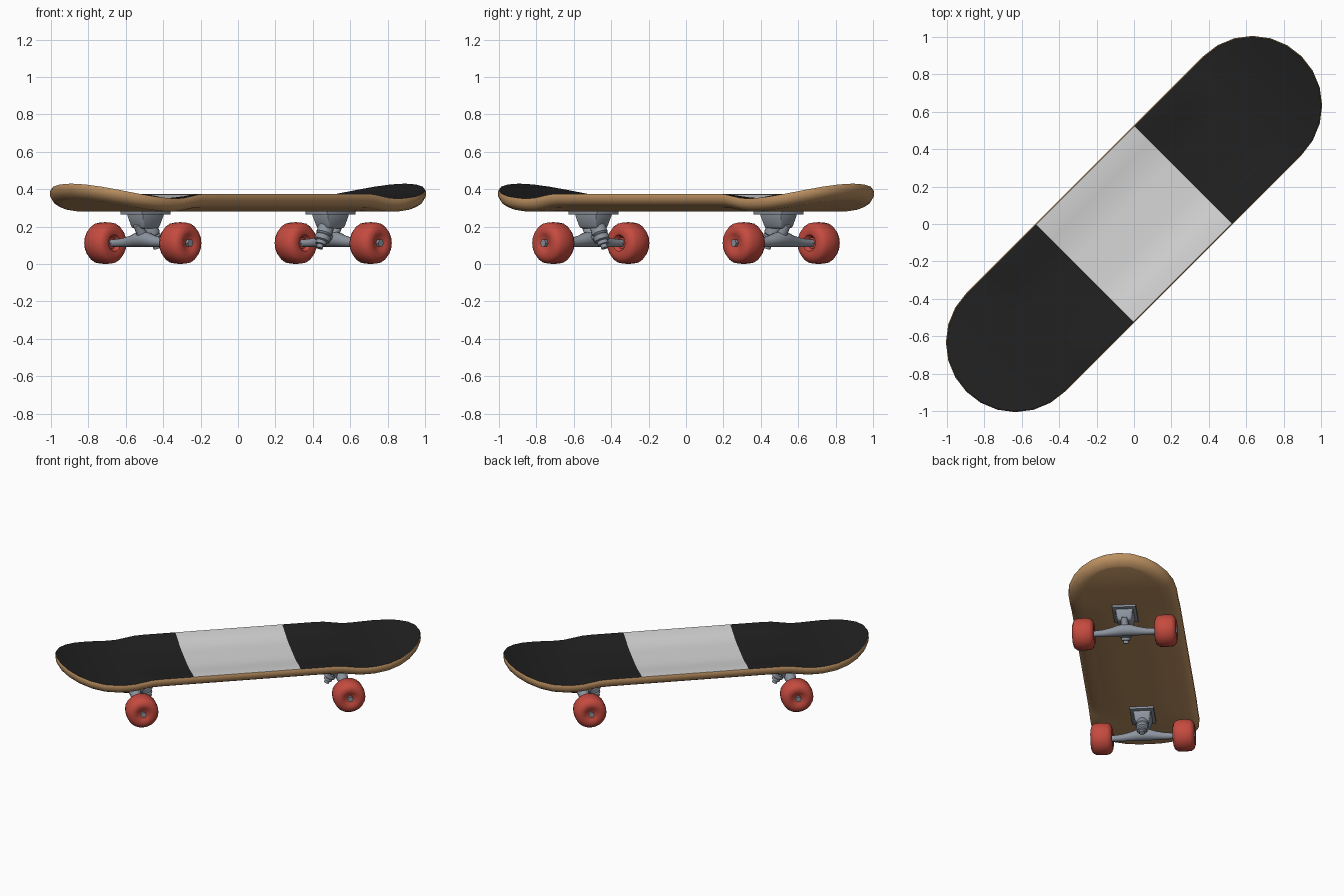
import bpy, bmesh, math
from mathutils import Vector, Matrix

if "Cube" in bpy.data.objects:
    bpy.data.objects.remove(bpy.data.objects["Cube"])


def material(name, rgb):
    m = bpy.data.materials.new(name)
    m.use_nodes = True
    m.diffuse_color = (*rgb, 1)
    bsdf = next(n for n in m.node_tree.nodes if n.type == 'BSDF_PRINCIPLED')
    bsdf.inputs["Base Color"].default_value = (*rgb, 1)
    bsdf.inputs["Roughness"].default_value = 0.6
    return m


BLACK = material("grip_black", (0.015, 0.015, 0.015))
WHITE = material("band_white", (0.68, 0.68, 0.68))
WOOD = material("maple_wood", (0.50, 0.28, 0.12))
RED = material("wheel_red", (0.56, 0.07, 0.05))
METAL = material("truck_grey", (0.27, 0.30, 0.35))


def finish(bm, name, mats, turn, angle=40):
    """Turn a mesh built along x onto the diagonal and make it an object."""
    bmesh.ops.recalc_face_normals(bm, faces=bm.faces)
    bm.transform(Matrix.Rotation(math.radians(turn), 4, 'Z'))
    me = bpy.data.meshes.new(name)
    bm.to_mesh(me)
    bm.free()
    for m in mats:
        me.materials.append(m)
    ob = bpy.data.objects.new(name, me)
    bpy.context.collection.objects.link(ob)
    bpy.ops.object.select_all(action='DESELECT')
    ob.select_set(True)
    bpy.context.view_layer.objects.active = ob
    bpy.ops.object.shade_smooth_by_angle(angle=math.radians(angle))
    return ob


def loft(name, rings, axis, mat, turn, sides=20):
    """Skin circles given as (centre, radius), all square to the axis."""
    bm = bmesh.new()
    q = Vector(axis).to_track_quat('Z', 'Y')
    loops = []
    for centre, r in rings:
        loops.append([bm.verts.new(Vector(centre) + q @ Vector(
            (r * math.cos(math.tau * k / sides), r * math.sin(math.tau * k / sides), 0)))
            for k in range(sides)])
    for a, b in zip(loops, loops[1:]):
        for k in range(sides):
            n = (k + 1) % sides
            bm.faces.new((a[k], a[n], b[n], b[k]))
    bm.faces.new(loops[0])
    bm.faces.new(loops[-1])
    return finish(bm, name, [mat], turn)


def block(name, centre, size, taper, turn, bevel=0.006):
    """Box whose underside is scaled by taper."""
    bm = bmesh.new()
    bmesh.ops.create_cube(bm, size=1)
    for v in bm.verts:
        k = taper if v.co.z < 0 else 1
        v.co = Vector((v.co.x * size[0] * k, v.co.y * size[1] * k, v.co.z * size[2])) + Vector(centre)
    bmesh.ops.bevel(bm, geom=list(bm.edges), offset=bevel, segments=2, affect='EDGES', profile=0.5)
    return finish(bm, name, [METAL], turn)


# Deck: stadium outline, raised side edges in the middle, kicked-up ends
RADIUS, ARC = 0.373, 0.895
BAND = 0.372
half = [(u, 0) for u in (0.18, BAND, 0.5, 0.6, 0.66, 0.72, 0.78, 0.84)]
half += [(ARC, math.radians(a)) for a in range(0, 91, 15)]
stations = [(-1, c, a) for c, a in reversed(half)] + [(1, c, a) for c, a in half]
COLS = 12


def smooth(t):
    t = max(0, min(1, t))
    return t * t * (3 - 2 * t)


def deck_point(station, s, inset, drop):
    sign, c, a = station
    u = sign * (c + (RADIUS - inset) * math.sin(a))
    v = s * (RADIUS - inset) * math.cos(a)
    lift = 0.025 * smooth((abs(v) / RADIUS - 0.35) / 0.6) * (1 - smooth((abs(u) - 0.62) / 0.2))
    kick = 0.08 * max(0, (abs(u) - 0.82) / 0.443) ** 2
    return Vector((u, v, 0.35 + lift + kick - drop))


layers = [(0.005, 0), (0, 0.012), (0.002, 0.035), (0.014, 0.055), (0.045, 0.07)]
bm = bmesh.new()
for inset, drop in (layers[0], layers[-1]):
    grid = [[bm.verts.new(deck_point(st, 2 * j / COLS - 1, inset, drop))
             for j in range(COLS + 1)] for st in stations]
    for r0, r1 in zip(grid, grid[1:]):
        for j in range(COLS):
            f = bm.faces.new((r0[j], r1[j], r1[j + 1], r0[j + 1]))
            middle = abs(f.calc_center_median().x) < BAND
            f.material_index = 2 if drop else (1 if middle else 0)
loops = [[bm.verts.new(deck_point(st, 1, *l)) for st in stations]
         + [bm.verts.new(deck_point(st, -1, *l)) for st in reversed(stations)] for l in layers]
for a, b in zip(loops, loops[1:]):
    for k in range(len(a)):
        n = (k + 1) % len(a)
        bm.faces.new((a[k], a[n], b[n], b[k])).material_index = 2
bmesh.ops.remove_doubles(bm, verts=bm.verts, dist=0.0001)
finish(bm, "deck", [BLACK, WHITE, WOOD], 45, 50)

# Trucks and wheels, one set at each end
AXLE_X, AXLE_Z, WHEEL_Y = 0.72, 0.112, 0.283
wheel_profile = [(-0.05, 0.03), (-0.07, 0.045), (-0.075, 0.07), (-0.065, 0.095), (-0.045, 0.109),
                 (0, 0.112), (0.045, 0.109), (0.065, 0.095), (0.075, 0.07), (0.07, 0.045), (0.06, 0.03)]
hanger_profile = [(0.215, 0.021), (0.15, 0.024), (0.09, 0.031), (0.045, 0.039), (0, 0.042)]

for end, turn in (("back", 45), ("front", 225)):
    block(end + "_base_plate", (0.70, 0, 0.275), (0.22, 0.165, 0.022), 1, turn, 0.004)
    block(end + "_truck_base", (0.70, 0, 0.23), (0.17, 0.13, 0.08), 0.72, turn, 0.012)

    # Tapered hanger with a level underside, and the thin axle through it
    outline = [(-y, r) for y, r in hanger_profile] + [(y, r) for y, r in reversed(hanger_profile[:-1])]
    loft(end + "_hanger", [((AXLE_X, y, 0.09 + r), r) for y, r in outline], (0, 1, 0), METAL, turn, 16)
    tip = WHEEL_Y + 0.078
    loft(end + "_axle", [((AXLE_X, y, AXLE_Z), 0.021) for y in (-tip, tip)], (0, 1, 0), METAL, turn, 6)

    # Tilted kingpin with bushings on the inner side, pivot arm on the outer side
    low, high = Vector((0.615, 0, 0.085)), Vector((0.675, 0, 0.215))
    pin = [(0, 0.018), (0.14, 0.018), (0.15, 0.03), (0.28, 0.03), (0.32, 0.042), (0.5, 0.044),
           (0.54, 0.036), (0.6, 0.044), (0.9, 0.042), (1, 0.034)]
    loft(end + "_kingpin", [(low.lerp(high, t), r) for t, r in pin], high - low, METAL, turn, 12)
    arm0, arm1 = Vector((0.70, 0, 0.125)), Vector((0.765, 0, 0.21))
    loft(end + "_pivot_arm", [(arm0, 0.036), (arm0.lerp(arm1, 0.6), 0.026), (arm1, 0.02)],
         arm1 - arm0, METAL, turn, 10)
    block(end + "_kingpin_yoke", (0.665, 0, 0.14), (0.10, 0.07, 0.03), 0.8, turn, 0.01)

    for side, sgn in (("left", 1), ("right", -1)):
        loft(f"{end}_{side}_wheel",
             [((AXLE_X, sgn * (WHEEL_Y + h), AXLE_Z), r) for h, r in wheel_profile],
             (0, 1, 0), RED, turn, 20)
